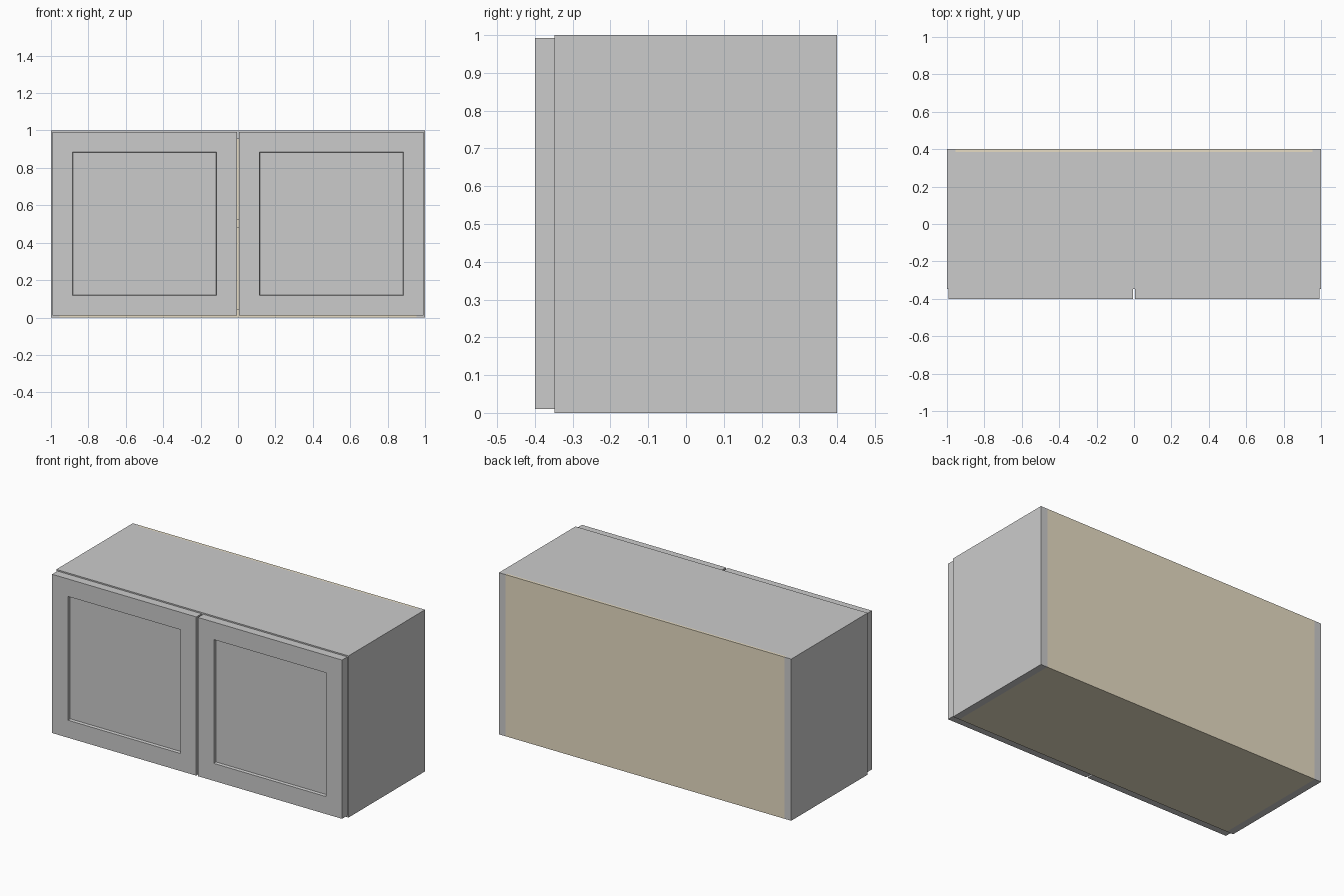
import bpy, bmesh

if "Cube" in bpy.data.objects:
    bpy.data.objects.remove(bpy.data.objects["Cube"])

tan = bpy.data.materials.new("tan_wood")
tan.diffuse_color = (0.8, 0.72, 0.55, 1)
tan.use_nodes = True
tan.node_tree.nodes["Principled BSDF"].inputs["Base Color"].default_value = tan.diffuse_color


def board(name, x, y, z, mat=None, recess=None):
    """Box from ranges; recess = (border, depth) sinks a panel in the front face."""
    bm = bmesh.new()
    bmesh.ops.create_cube(bm, size=1)
    for v in bm.verts:
        v.co = [r[0] if c < 0 else r[1] for c, r in zip(v.co, (x, y, z))]
    if recess:
        bm.normal_update()
        front = min(bm.faces, key=lambda f: f.calc_center_median().y)
        bmesh.ops.inset_region(bm, faces=[front], thickness=recess[0])
        bmesh.ops.inset_region(bm, faces=[front], thickness=0.004)
        for v in front.verts:
            v.co.y += recess[1]
    mesh = bpy.data.meshes.new(name)
    bm.to_mesh(mesh)
    bm.free()
    ob = bpy.data.objects.new(name, mesh)
    bpy.context.collection.objects.link(ob)
    if mat:
        mesh.materials.append(mat)
    return ob


T = 0.045                      # board thickness
FRONT, BACK = -0.348, 0.4      # carcass depth
INNER = (-1 + T, 1 - T)

# Side panels and doors, mirrored left and right
for side, s in (("left", -1), ("right", 1)):
    board(side + "_side_panel", sorted((s * (1 - T), s)), (FRONT, BACK), (0, 1))
    board(side + "_door", sorted((s * 0.006, s * 0.992)), (-0.4, FRONT),
          (0.01, 0.992), recess=(0.153, 0.018))

# Carcass boards between the sides
board("top_panel", INNER, (FRONT, BACK - 0.015), (1 - T, 1))
board("bottom_panel", INNER, (FRONT, BACK - 0.015), (0, T), tan)
board("back_panel", INNER, (BACK - 0.015, BACK), (0, 1), tan)
board("shelf", INNER, (FRONT + 0.02, BACK - 0.015), (0.48, 0.525), tan)
